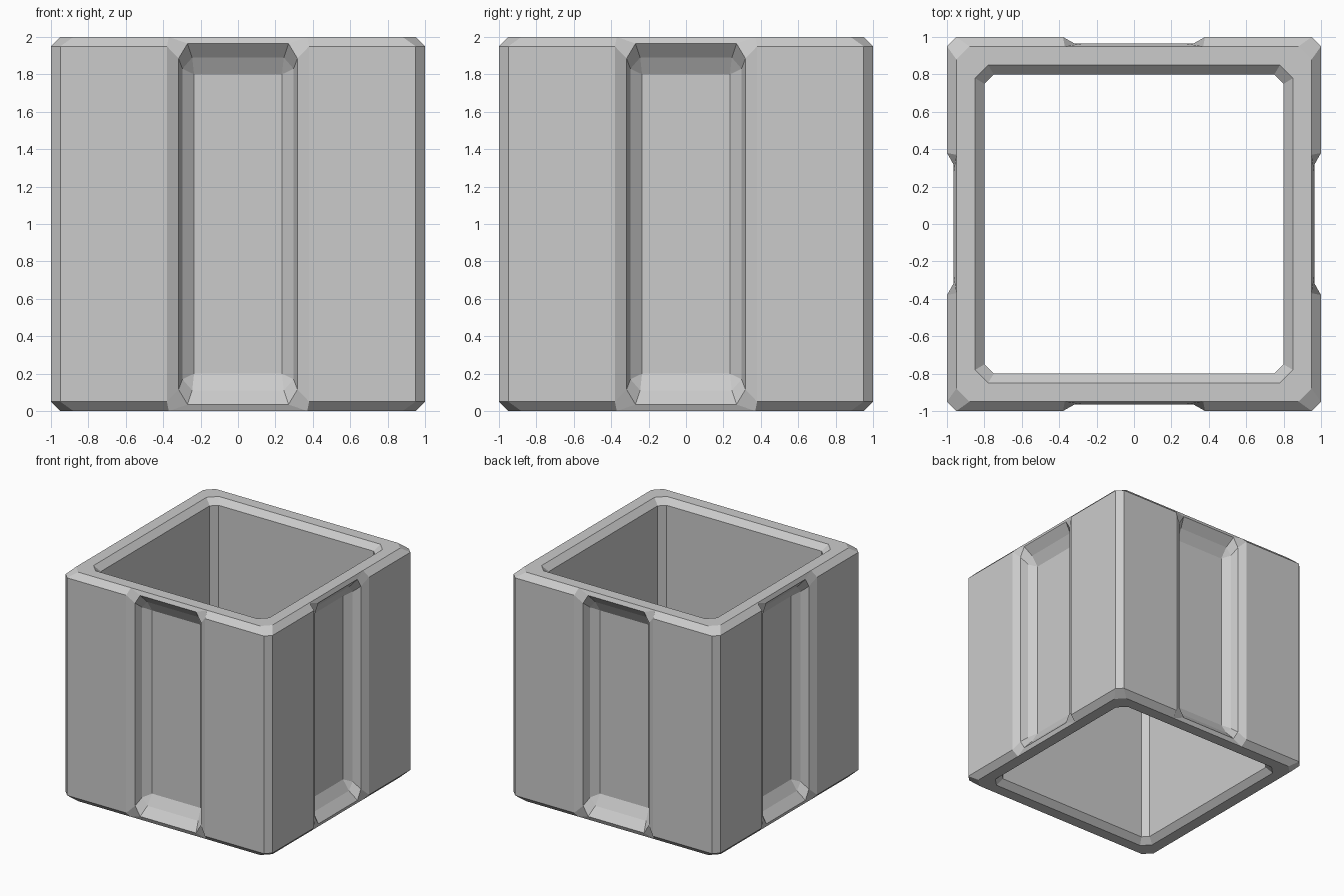
import bpy, bmesh, math
from mathutils import Vector, Matrix

if "Cube" in bpy.data.objects:
    bpy.data.objects.remove(bpy.data.objects["Cube"])

# Points on one eighth-like wedge of a side wall: (x, distance out, z), x >= 0, z >= 1
P = {
    # inner wall and its chamfered corner
    "i0": (0, .80, 1), "i1": (.75, .80, 1), "i2": (.775, .775, 1),
    "j0": (0, .80, 1.95), "j1": (.75, .80, 1.95), "j2": (.775, .775, 1.95),
    # flat rim
    "r0": (0, .85, 2), "r1": (.78, .85, 2), "r2": (.815, .815, 2),
    "t0": (0, .95, 2), "t1": (.37, .95, 2), "t2": (.88, .95, 2), "t3": (.915, .915, 2),
    # outer wall and its bevelled corner
    "w1": (.38, 1, 1.95), "w2": (.95, 1, 1.95), "w3": (.975, .975, 1.95),
    "v1": (.38, 1, 1), "v2": (.95, 1, 1), "v3": (.975, .975, 1),
    # groove lip, wall and floor
    "a0": (0, .965, 1.965), "a1": (.27, .965, 1.965), "a2": (.318, .965, 1.885), "a3": (.318, .965, 1),
    "b0": (0, .90, 1.89), "b1": (.245, .90, 1.89), "b2": (.297, .90, 1.83), "b3": (.297, .90, 1),
    "c0": (0, .85, 1.80), "c1": (.235, .85, 1.80), "c3": (.235, .85, 1), "c4": (0, .85, 1),
}
FACES = [
    "i0 i1 j1 j0", "i1 i2 j2 j1",
    "j0 j1 r1 r0", "j1 j2 r2 r1",
    "r0 r1 r2 t3 t2 t1 t0",
    "t1 t2 w2 w1", "t2 t3 w3 w2",
    "w1 w2 v2 v1", "w2 w3 v3 v2",
    "t0 t1 a1 a0", "t1 w1 a2 a1", "w1 v1 a3 a2",
    "a0 a1 b1 b0", "a1 a2 b2 b1", "a2 a3 b3 b2",
    "b0 b1 c1 c0", "b1 b2 c1", "b2 b3 c3 c1",
    "c0 c1 c3 c4",
]

bm = bmesh.new()
# Mirror the wedge left/right and top/bottom, then repeat on four sides
for side in range(4):
    rot = Matrix.Rotation(side * math.pi / 2, 3, 'Z')
    for sx in (1, -1):
        for sz in (1, -1):
            v = {k: bm.verts.new(rot @ Vector((sx * x, -d, 1 + sz * (z - 1))))
                 for k, (x, d, z) in P.items()}
            for f in FACES:
                bm.faces.new([v[k] for k in f.split()])

bmesh.ops.remove_doubles(bm, verts=bm.verts[:], dist=0.0005)
bmesh.ops.recalc_face_normals(bm, faces=bm.faces[:])
# Remove the seams left by mirroring
bmesh.ops.dissolve_limit(bm, angle_limit=math.radians(0.5),
                         verts=bm.verts[:], edges=bm.edges[:])
bmesh.ops.recalc_face_normals(bm, faces=bm.faces[:])

mesh = bpy.data.meshes.new("grooved_square_tube")
bm.to_mesh(mesh)
bm.free()
bpy.context.collection.objects.link(bpy.data.objects.new("grooved_square_tube", mesh))
